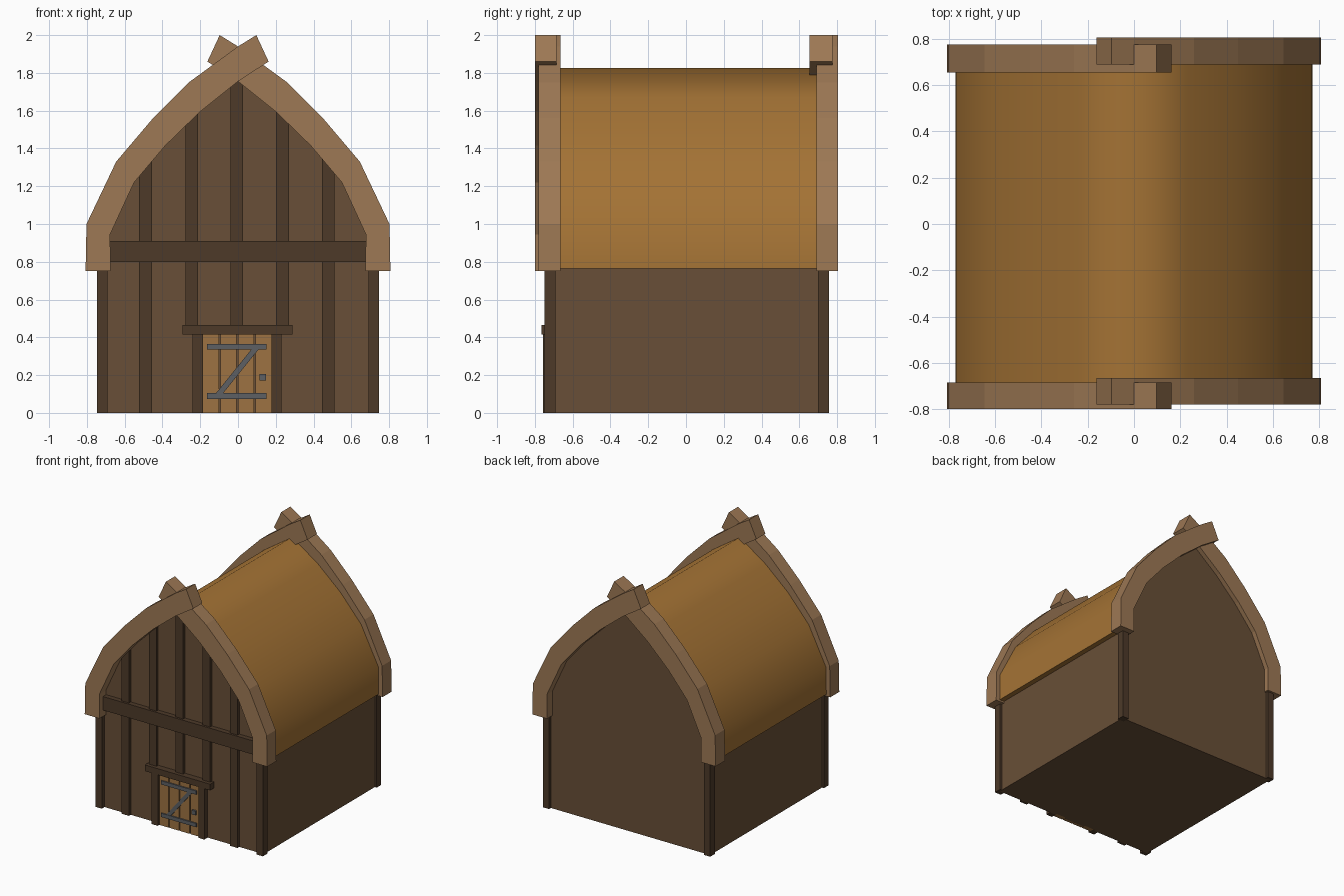
import bpy, bmesh, math

if "Cube" in bpy.data.objects:
    bpy.data.objects.remove(bpy.data.objects["Cube"])


def material(name, rgb):
    m = bpy.data.materials.new(name)
    m.diffuse_color = (*rgb, 1)
    m.use_nodes = True
    m.node_tree.nodes["Principled BSDF"].inputs["Base Color"].default_value = m.diffuse_color
    return m


WALL = material("wall_wood", (0.14, 0.078, 0.038))
DARK = material("dark_timber", (0.075, 0.042, 0.022))
BEAM = material("light_timber", (0.34, 0.19, 0.09))
ROOF = material("thatch", (0.37, 0.17, 0.035))
DOOR = material("door_wood", (0.34, 0.17, 0.055))
IRON = material("iron", (0.11, 0.115, 0.125))


def prism(name, profile, y0, y1, mat):
    """Extrude an x-z outline from y0 to y1."""
    bm = bmesh.new()
    face = bm.faces.new([bm.verts.new((x, y0, z)) for x, z in profile])
    ext = bmesh.ops.extrude_face_region(bm, geom=[face])["geom"]
    bmesh.ops.translate(bm, vec=(0, y1 - y0, 0),
                        verts=[v for v in ext if isinstance(v, bmesh.types.BMVert)])
    bmesh.ops.recalc_face_normals(bm, faces=bm.faces)
    mesh = bpy.data.meshes.new(name)
    bm.to_mesh(mesh)
    bm.free()
    mesh.materials.append(mat)
    ob = bpy.data.objects.new(name, mesh)
    bpy.context.collection.objects.link(ob)
    return ob


def box(name, x0, x1, y0, y1, z0, z1, mat):
    return prism(name, [(x0, z0), (x1, z0), (x1, z1), (x0, z1)], y0, y1, mat)


def arch(half):
    """Mirror a right-hand half outline (ending on x = 0) to a full arch."""
    return half + [(-x, z) for x, z in reversed(half[:-1])]


# Body with curved gables
gable = [(0.73, 0.96), (0.58, 1.25), (0.41, 1.45), (0.21, 1.635), (0, 1.785)]
prism("house_body", arch([(0.73, 0)] + gable), -0.715, 0.735, WALL)

# Curved roof shell
outer = [(0.772, 0.765), (0.768, 0.985), (0.615, 1.285), (0.43, 1.495), (0.23, 1.67), (0, 1.825)]
inner = [(0.725, 0.765), (0.725, 0.96), (0.575, 1.25), (0.4, 1.45), (0.205, 1.62), (0, 1.76)]
roof = prism("roof", arch(outer) + arch(inner)[::-1], -0.69, 0.70, ROOF)
bpy.context.view_layer.objects.active = roof
roof.select_set(True)
bpy.ops.object.shade_smooth_by_angle(angle=math.radians(75))
roof.select_set(False)

# Crossing curved gable beams
beam = [(-0.807, 0.75), (-0.802, 1.0), (-0.645, 1.33), (-0.45, 1.56), (-0.26, 1.75),
        (0, 1.94), (0.097, 2.0), (0.162, 1.86), (0, 1.755), (-0.2, 1.595),
        (-0.385, 1.415), (-0.55, 1.22), (-0.677, 0.945), (-0.675, 0.75)]
mirrored = [(-x, z) for x, z in beam]
prism("front_left_gable_beam", beam, -0.80, -0.685, BEAM)
prism("front_right_gable_beam", mirrored, -0.78, -0.665, BEAM)
prism("back_left_gable_beam", beam, 0.655, 0.775, BEAM)
prism("back_right_gable_beam", mirrored, 0.69, 0.805, BEAM)

# Corner posts
for sx, side in ((-1, "left"), (1, "right")):
    a, b = sorted((sx * 0.69, sx * 0.747))
    box(f"front_{side}_post", a, b, -0.75, -0.69, 0, 0.97, DARK)
    box(f"back_{side}_post", a, b, 0.70, 0.758, 0, 0.97, DARK)

# Vertical battens and cross rail on the front
for i, (x, z0, z1) in enumerate([(-0.49, 0, 1.38), (-0.245, 0.44, 1.62), (-0.007, 0.44, 1.79),
                                 (0.235, 0.44, 1.62), (0.478, 0, 1.38)]):
    box(f"batten_{i + 1}", x - 0.034, x + 0.034, -0.738, -0.70, z0, z1, DARK)
box("cross_rail", -0.70, 0.70, -0.755, -0.70, 0.80, 0.91, DARK)

# Door frame
box("door_lintel", -0.295, 0.288, -0.766, -0.70, 0.415, 0.465, DARK)
box("left_door_post", -0.24, -0.185, -0.758, -0.70, 0, 0.42, DARK)
box("right_door_post", 0.178, 0.23, -0.758, -0.70, 0, 0.42, DARK)

# Door planks
for i in range(4):
    x = -0.186 + i * 0.0925
    box(f"door_plank_{i + 1}", x, x + 0.085, -0.738, -0.70, 0, 0.418, DOOR)

# Iron straps, brace and handle
box("upper_strap", -0.165, 0.15, -0.748, -0.73, 0.336, 0.366, IRON)
box("lower_strap", -0.165, 0.15, -0.748, -0.73, 0.074, 0.104, IRON)
prism("diagonal_strap", [(-0.12, 0.1), (-0.082, 0.1), (0.112, 0.34), (0.074, 0.34)],
      -0.746, -0.73, IRON)
box("door_handle", 0.113, 0.148, -0.755, -0.73, 0.172, 0.205, IRON)
